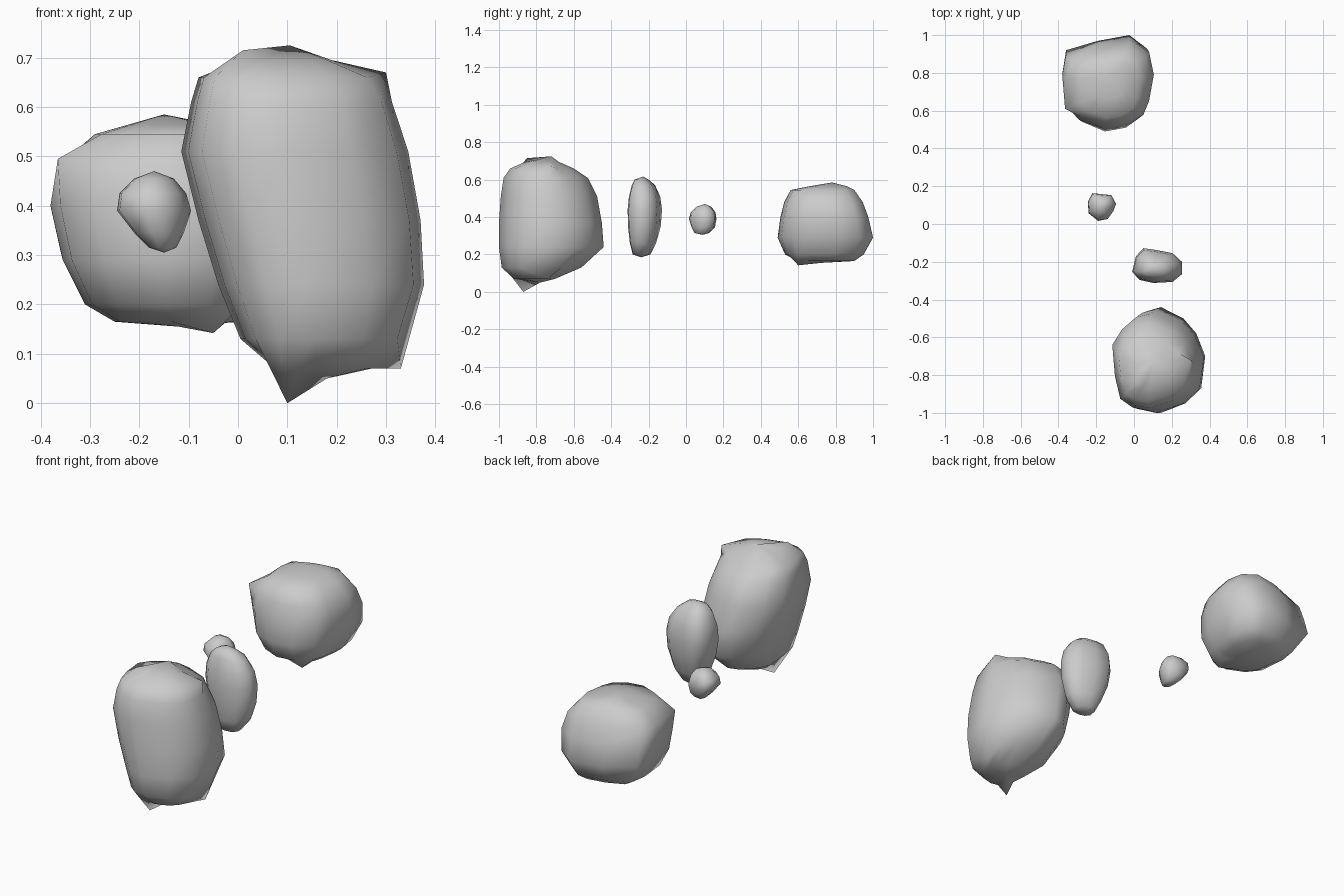
import bpy, bmesh
from mathutils import Vector


def rock(name, plan, rings, bottom, top, tips=()):
    """Stack the plan outline, fitted to each ring (z, x0, x1, y0, y1), between two end points."""
    px, py = [p[0] for p in plan], [p[1] for p in plan]
    x_lo, x_hi, y_lo, y_hi = min(px), max(px), min(py), max(py)
    bm = bmesh.new()
    loops = []
    for z, x0, x1, y0, y1 in rings:
        loops.append([bm.verts.new((x0 + (x - x_lo) / (x_hi - x_lo) * (x1 - x0),
                                    y0 + (y - y_lo) / (y_hi - y_lo) * (y1 - y0), z))
                      for x, y in plan])
    n = len(plan)
    for a, b in zip(loops, loops[1:]):
        for i in range(n):
            j = (i + 1) % n
            bm.faces.new((a[i], a[j], b[j], b[i]))
    lo, hi = bm.verts.new(bottom), bm.verts.new(top)
    for i in range(n):
        j = (i + 1) % n
        bm.faces.new((lo, loops[0][j], loops[0][i]))
        bm.faces.new((hi, loops[-1][i], loops[-1][j]))
    # pull the nearest corner out to each jagged tip
    for t in tips:
        v = min(bm.verts, key=lambda w: (w.co - Vector(t)).length)
        v.co = t
    bmesh.ops.recalc_face_normals(bm, faces=bm.faces)
    mesh = bpy.data.meshes.new(name)
    bm.to_mesh(mesh)
    bm.free()
    for p in mesh.polygons:
        p.use_smooth = True
    ob = bpy.data.objects.new(name, mesh)
    bpy.context.collection.objects.link(ob)


# large front boulder
rock("large_rock",
     [(.10, -1), (.25, -.95), (.35, -.87), (.375, -.70), (.32, -.58), (.24, -.50), (.10, -.44),
      (.02, -.46), (-.06, -.53), (-.115, -.62), (-.10, -.80), (-.07, -.93), (0, -.98)],
     [(.07, .075, .27, -.92, -.70), (.13, .005, .34, -.985, -.56), (.24, -.04, .377, -1, -.44),
      (.37, -.08, .37, -1, -.45), (.51, -.115, .345, -.99, -.475), (.61, -.095, .312, -.975, -.525),
      (.66, -.08, .28, -.94, -.60), (.695, .01, .19, -.86, -.68)],
     (.18, -.78, .05), (.105, -.72, .725),
     [(.10, -.87, 0), (.33, -.74, .07), (.30, -.72, .67), (.01, -.85, .715)])

# thin upright stone
rock("thin_rock",
     [(.10, -.305), (.20, -.30), (.25, -.26), (.25, -.20), (.20, -.155), (.12, -.14),
      (.05, -.13), (.01, -.17), (-.01, -.25), (.03, -.29)],
     [(.20, .07, .18, -.285, -.19), (.26, .04, .225, -.30, -.16), (.35, .005, .25, -.31, -.135),
      (.44, -.01, .255, -.312, -.128), (.51, -.005, .24, -.305, -.138), (.57, .02, .20, -.29, -.165),
      (.60, .05, .16, -.275, -.20)],
     (.12, -.24, .185), (.10, -.23, .617))

# small pebble
rock("small_rock",
     [(-.19, .02), (-.14, .03), (-.11, .07), (-.095, .11), (-.12, .155), (-.17, .16),
      (-.22, .165), (-.245, .12), (-.24, .06)],
     [(.315, -.18, -.125, .045, .125), (.345, -.21, -.11, .03, .155), (.39, -.245, -.095, .016, .163),
      (.425, -.24, -.105, .025, .158), (.455, -.21, -.13, .055, .135)],
     (-.15, .09, .305), (-.17, .10, .47))

# broad back boulder
rock("back_rock",
     [(-.16, .49), (-.04, .51), (.05, .57), (.08, .65), (.105, .80), (.08, .93), (-.02, 1),
      (-.2, .97), (-.36, .91), (-.38, .80), (-.36, .62), (-.29, .54)],
     [(.165, -.25, .005, .60, .90), (.20, -.31, .05, .53, .95), (.29, -.355, .09, .49, 1),
      (.40, -.38, .105, .505, .975), (.48, -.365, .085, .525, .945), (.545, -.29, .03, .56, .90),
      (.565, -.22, -.05, .66, .86)],
     (-.12, .72, .155), (-.15, .78, .585),
     [(-.05, .60, .142), (-.365, .61, .495), (-.36, .92, .31)])
